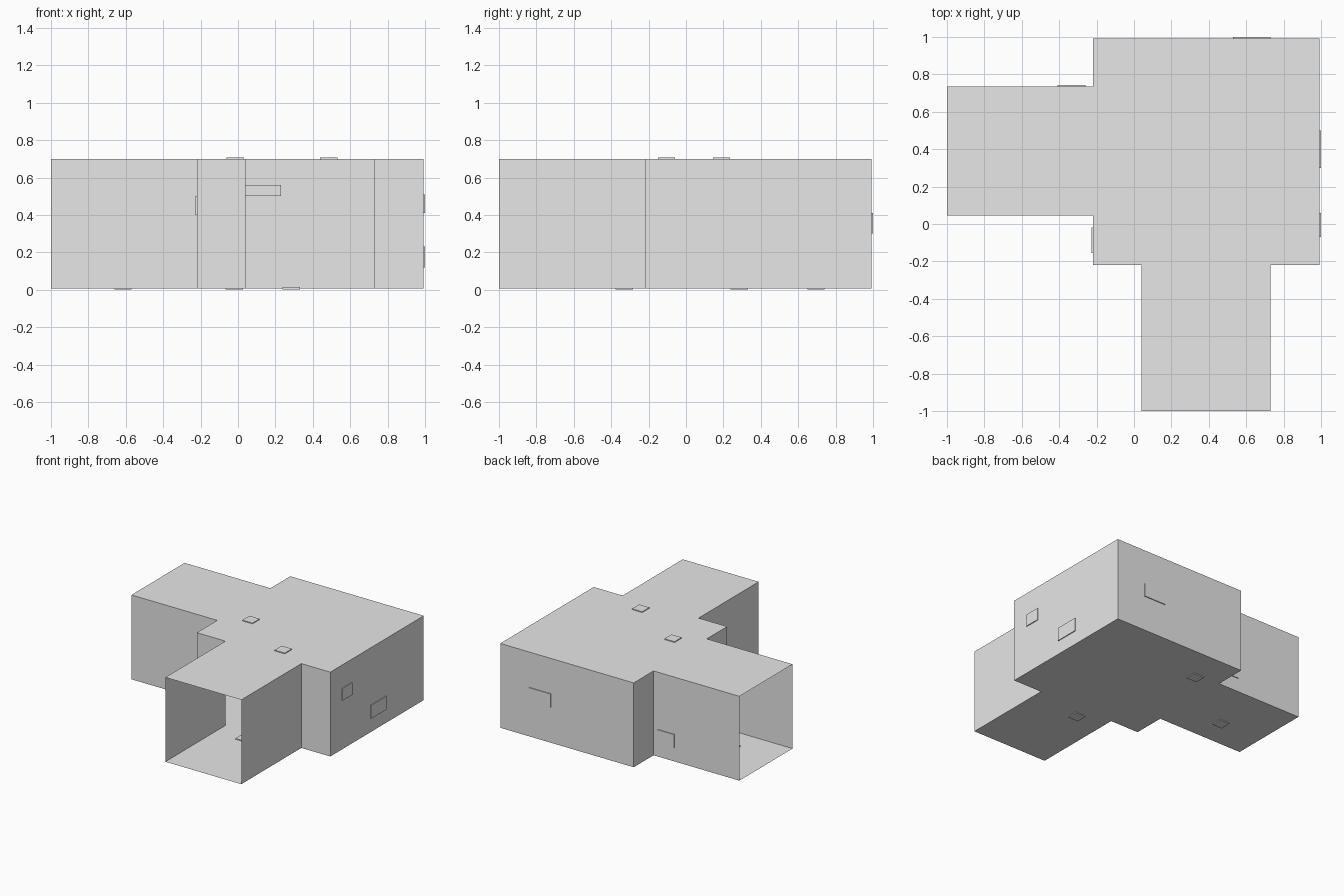
import bpy
import bmesh

cube = bpy.data.objects.get("Cube")
if cube:
    bpy.data.objects.remove(cube, do_unlink=True)

grey = bpy.data.materials.new("plain_grey")
grey.use_nodes = True
grey.diffuse_color = (0.8, 0.8, 0.8, 1)
grey.node_tree.nodes["Principled BSDF"].inputs["Base Color"].default_value = (0.8, 0.8, 0.8, 1)

FLOOR, CEILING = 0.007, 0.70
EAST, NORTH, ROOM_LOW = 0.993, 0.993, -0.22
HALF = 0.007  # how far a panel stands out on each side of its wall


def add_object(name, bm):
    mesh = bpy.data.meshes.new(name)
    bm.to_mesh(mesh)
    bm.free()
    mesh.materials.append(grey)
    obj = bpy.data.objects.new(name, mesh)
    bpy.context.collection.objects.link(obj)
    return obj


def panel(name, low, high):
    """Thin box between two corners."""
    bm = bmesh.new()
    bmesh.ops.create_cube(bm, size=1)
    for v in bm.verts:
        for i in range(3):
            v.co[i] = low[i] if v.co[i] < 0 else high[i]
    add_object(name, bm)


# Corridor shell: room with one open arm to -y and one to -x
outline = [(0.04, -1), (0.73, -1), (0.73, ROOM_LOW), (EAST, ROOM_LOW),
           (EAST, NORTH), (ROOM_LOW, NORTH), (ROOM_LOW, 0.735), (-1, 0.735),
           (-1, 0.045), (ROOM_LOW, 0.045), (ROOM_LOW, ROOM_LOW), (0.04, ROOM_LOW)]
bm = bmesh.new()
base = [bm.verts.new((x, y, FLOOR)) for x, y in outline]
top = [bm.verts.new((x, y, CEILING)) for x, y in outline]
bm.faces.new(reversed(base))
bm.faces.new(top)
for i, (x, y) in enumerate(outline):
    j = (i + 1) % len(outline)
    at_open_end = (y == outline[j][1] == -1) or (x == outline[j][0] == -1)
    if not at_open_end:
        bm.faces.new((base[i], base[j], top[j], top[i]))
add_object("corridor_shell", bm)

# Square panels in the ceiling and the floor
S = 0.046
for name, z, spots in (
        ("ceiling_panel", CEILING, [(0.485, -0.105), (-0.015, 0.19)]),
        ("floor_panel", FLOOR, [(0.285, -0.33), (-0.02, 0.695), (-0.615, 0.285)])):
    for x, y in spots:
        panel(name, (x - S, y - S, z - HALF), (x + S, y + S, z + HALF))

# Panels in walls that face along x: wall x, y range, z range
for x, y0, y1, z0, z1 in ((EAST, 0.30, 0.50, 0.12, 0.23),
                          (EAST, -0.07, 0.06, 0.41, 0.51),
                          (ROOM_LOW, -0.155, -0.02, 0.40, 0.50)):
    panel("side_wall_panel", (x - HALF, y0, z0), (x + HALF, y1, z1))

# Panels in walls that face along y: wall y, x range, z range
for y, x0, x1, z0, z1 in ((NORTH, 0.53, 0.73, 0.30, 0.41),
                          (0.735, -0.41, -0.26, 0.12, 0.23)):
    panel("back_wall_panel", (x0, y - HALF, z0), (x1, y + HALF, z1))

# Narrow strip on the inside of the back wall
panel("inner_wall_strip", (0.035, NORTH - 0.014, 0.50), (0.23, NORTH - 0.001, 0.56))
